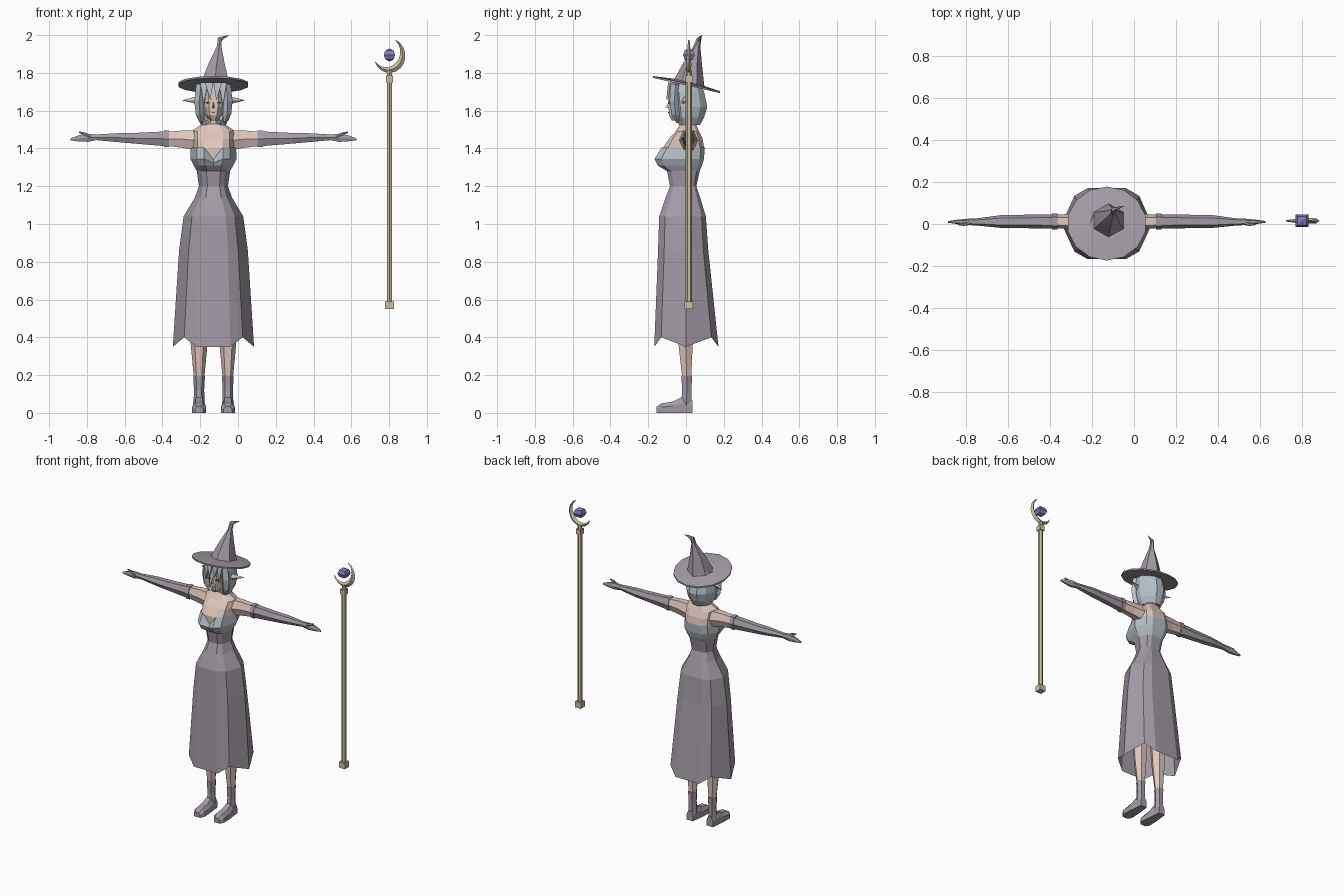
import bpy, bmesh, math
from mathutils import Vector, Matrix

if "Cube" in bpy.data.objects:
    bpy.data.objects.remove(bpy.data.objects["Cube"])

CX = -0.13  # body centre line


def mat(name, rgb):
    m = bpy.data.materials.new(name)
    m.diffuse_color = (*rgb, 1)
    m.use_nodes = True
    m.node_tree.nodes["Principled BSDF"].inputs["Base Color"].default_value = m.diffuse_color
    return m


CLOTH = mat("mauve_cloth", (0.37, 0.325, 0.38))
SKIN = mat("skin", (0.74, 0.57, 0.51))
HAIR = mat("silver_hair", (0.48, 0.54, 0.60))
BUST = mat("pale_cloth", (0.47, 0.52, 0.56))
WOOD = mat("pale_wood", (0.61, 0.52, 0.36))
ORB = mat("violet_gem", (0.24, 0.205, 0.52))
DARK = mat("dark_line", (0.08, 0.07, 0.09))


def finish(bm, name, m, dx=CX):
    bmesh.ops.translate(bm, verts=bm.verts, vec=(dx, 0, 0))
    bmesh.ops.recalc_face_normals(bm, faces=bm.faces)
    me = bpy.data.meshes.new(name)
    bm.to_mesh(me)
    bm.free()
    me.materials.append(m)
    ob = bpy.data.objects.new(name, me)
    bpy.context.collection.objects.link(ob)
    return ob


def loft(name, rings, m, caps=(True, True), closed=True, dx=CX):
    """Skin a list of equal-length point rings."""
    bm = bmesh.new()
    vs = [[bm.verts.new(p) for p in r] for r in rings]
    n = len(vs[0])
    for a, b in zip(vs, vs[1:]):
        for i in range(n if closed else n - 1):
            j = (i + 1) % n
            bm.faces.new((a[i], a[j], b[j], b[i]))
    if caps[0]:
        bm.faces.new(vs[0])
    if caps[1]:
        bm.faces.new(vs[-1])
    return finish(bm, name, m, dx)


# Body cross-section: front centre, front, front diagonal, side, then the back
HALF = [(0, -1), (.42, -1), (.72, -.78), (1, 0), (.72, .78), (.42, 1), (0, 1)]
SECT = HALF + [(-x, y) for x, y in HALF[5:0:-1]]


def body_ring(z, hw, yf, yb):
    return [Vector((x * hw, -y * yf if y < 0 else y * yb, z)) for x, y in SECT]


def oval(n, c, rx, ry, turn=0.5):
    return [Vector((c[0] + rx * math.cos(math.tau * (i + turn) / n),
                    c[1] + ry * math.sin(math.tau * (i + turn) / n), c[2])) for i in range(n)]


def limb_ring(x, zc, hz, yc, hy, n=6):
    return [Vector((x, yc + hy * math.cos(math.tau * i / n),
                    zc + hz * math.sin(math.tau * (i + .5) / n) * 1.0)) for i in range(n)] \
        if n != 6 else [Vector((x, yc + a * hy, zc + b * hz)) for a, b in
                        ((-1, 0), (-.55, 1), (.55, 1), (1, 0), (.55, -1), (-.55, -1))]


# Skirt with a pointed hem
skirt = [body_ring(*r) for r in ((1.28, .088, -.10, .072), (1.20, .077, -.085, .055),
                                 (1.14, .098, -.108, .075), (1.04, .158, -.142, .105),
                                 (.86, .182, -.148, .118), (.35, .215, -.168, .172))]
for p, (x, y) in zip(skirt[-1], SECT):
    if abs(y) == .78:
        p.z = .40
loft("skirt", skirt, CLOTH, (False, False))

# Bodice with a dipped neckline
bodice = [body_ring(*r) for r in ((1.28, .088, -.10, .072), (1.31, .105, -.15, .085),
                                  (1.345, .122, -.167, .095), (1.405, .120, -.128, .10))]
bodice[3][0].z, bodice[3][0].y = 1.345, -.118
bodice[2][0].z, bodice[2][0].y = 1.325, -.138
bodice[1][0].y = -.125
loft("bodice", bodice, BUST, (False, False))

# Chest, neck and head
loft("chest", [body_ring(*r) for r in ((1.30, .085, -.08, .065), (1.345, .112, -.122, .088),
                                       (1.40, .116, -.124, .096), (1.45, .118, -.092, .088),
                                       (1.49, .118, -.055, .07), (1.53, .058, -.03, .052))], SKIN)
loft("neck", [oval(8, (0, .012, 1.51), .04, .04), oval(8, (0, 0, 1.60), .035, .036)], SKIN)
loft("head", [body_ring(*r) for r in ((1.548, .022, -.075, -.0), (1.575, .044, -.09, .03),
                                      (1.62, .058, -.092, .05), (1.66, .062, -.088, .06),
                                      (1.74, .058, -.085, .06))], SKIN)
loft("nose", [[(-.009, -.088, 1.612), (.009, -.088, 1.612), (0, -.086, 1.655)],
              [(-.003, -.11, 1.617), (.003, -.11, 1.617), (0, -.107, 1.622)]], SKIN)


def plate(name, c, sx, sz, m):
    x, y, z = c
    loft(name, [[(x - sx, y + d, z), (x, y + d, z + sz), (x + sx, y + d, z), (x, y + d, z - sz)]
                for d in (0, .008)], m)


plate("mouth", (0, -.095, 1.59), .014, .003, DARK)

# Hair shell open at the face
hair = []
for z, hw, yb, front in ((1.755, .078, .075, .085), (1.70, .092, .10, .09), (1.62, .098, .117, .07),
                         (1.565, .088, .10, .06), (1.525, .066, .078, .045)):
    row = []
    for i in range(10):
        a = math.radians(-58 + 296 * i / 9)
        s = math.sin(a)
        row.append((hw * math.cos(a), s * (yb if s > 0 else front), z))
    hair.append(row)
loft("hair_back", hair, HAIR, (False, False), closed=False)
loft("hair_underside", [hair[-1], [(x * .45, y * .45 + .01, 1.555) for x, y, z in hair[-1]]],
     HAIR, (False, True), closed=False)


def strand(name, x0, x1, y, ztop, tip):
    """Wedge lock of hair ending in a point."""
    top = [(x0, y + .03, ztop), (x0, y, ztop), (x1, y, ztop), (x1, y + .03, ztop)]
    low = [(tip[0] + d * .002, tip[1] + e, tip[2]) for d, e in ((-1, .006), (-1, 0), (1, 0), (1, .006))]
    loft(name, [top, low], HAIR)


for s in (-1, 1):
    strand("fringe_inner", 0, s * .045, -.095, 1.75, (s * .016, -.104, 1.66))
    strand("fringe_outer", s * .028, s * .07, -.085, 1.75, (s * .05, -.096, 1.635))
    # Side locks framing the face
    loft("side_lock", [[(s * (x + dx), y + dy, z) for dx, dy in ((-w, .0), (0, -w), (w, 0), (0, w))]
                       for x, y, z, w in ((.066, -.055, 1.74, .026), (.076, -.062, 1.65, .025),
                                          (.072, -.055, 1.58, .022), (.062, -.045, 1.535, .006))], HAIR)
    # Eyes and brows
    plate("eye", (s * .027, -.0935, 1.642), .013, .005, DARK)
    # Pointed ears
    loft("ear", [[(s * .06, -.03, 1.65), (s * .07, -.02, 1.675), (s * .07, .01, 1.66), (s * .065, -.02, 1.62)],
                 [(s * .10, -.02, 1.65), (s * .10, -.008, 1.673), (s * .10, .004, 1.66), (s * .10, -.015, 1.638)],
                 [(s * .163, .018, 1.654), (s * .163, .02, 1.656), (s * .163, .022, 1.655), (s * .163, .02, 1.653)]],
         SKIN)
    # Arms: bare upper arm, cuff, long glove, thumb
    loft("upper_arm", [limb_ring(s * x, *r) for x, *r in ((.09, 1.442, .052, .012, .05),
                                                          (.16, 1.449, .046, .012, .038),
                                                          (.25, 1.451, .037, .012, .031))], SKIN)
    loft("cuff", [limb_ring(s * x, 1.451, .043, .012, .038) for x in (.234, .262)], CLOTH)
    loft("glove", [limb_ring(s * x, *r) for x, *r in
                   ((.255, 1.451, .039, .012, .033), (.42, 1.454, .028, .012, .032),
                    (.50, 1.457, .024, .012, .031), (.62, 1.459, .015, .010, .017),
                    (.665, 1.456, .021, .010, .015), (.71, 1.454, .017, .010, .011),
                    (.758, 1.448, .005, .010, .004))], CLOTH)
    loft("thumb", [limb_ring(s * x, *r) for x, *r in ((.645, 1.462, .01, .004, .008),
                                                      (.685, 1.478, .008, -.002, .007),
                                                      (.712, 1.486, .004, -.002, .003))], CLOTH)
    # Legs and boots
    lx = s * .076
    loft("leg", [oval(6, (lx, y, z), r, q, 0) for z, y, r, q in
                 ((.85, -.01, .07, .075), (.55, -.005, .054, .055), (.36, -.002, .044, .043),
                  (.18, .004, .027, .027))], SKIN)
    loft("boot_shaft", [oval(6, (lx, y, z), r, r * 1.05, 0) for z, y, r in
                        ((.195, .004, .031), (.12, .004, .027), (.04, .002, .03))], CLOTH)
    loft("boot_foot", [[(lx - w, y, 0), (lx - w, y, h * .6), (lx - w * .55, y, h),
                        (lx + w * .55, y, h), (lx + w, y, h * .6), (lx + w, y, 0)] for y, w, h in
                       ((.035, .024, .065), (-.025, .03, .082), (-.07, .035, .06),
                        (-.13, .037, .05), (-.155, .022, .034))], CLOTH)

# Tilted hat brim
SLOPE = -.225


def brim_ring(r, dz):
    return [Vector((p.x, p.y, 1.742 + SLOPE * p.y + dz)) for p in oval(14, (0, .002, 0), r, r * .935)]


loft("hat_brim", [brim_ring(.08, -.008), brim_ring(.189, -.008), brim_ring(.189, .002),
                  brim_ring(.08, .012)], CLOTH)

# Bent pointed crown
crown = []
for x, y, z, rx, ry, tilt in ((.008, .015, 1.742, .085, .083, SLOPE), (.017, .034, 1.85, .049, .05, 0),
                              (.03, .057, 1.94, .014, .019, 0), (.034, .068, 1.978, .012, .013, 0)):
    crown.append([Vector((p.x, p.y, z + tilt * p.y - (.9 * (p.x - x) if z > 1.95 else 0)))
                  for p in oval(6, (x, y, z), rx, ry)])
crown.append([Vector((.06, .078 + a, 1.987 + b)) for a, b in
              ((.003, -.003), (.005, .003), (.002, .009), (-.002, .009), (-.005, .003), (-.003, -.003))])
crown.append([Vector((.083, .086, 1.998)) + v for v in oval(6, (0, 0, 0), .001, .001)])
loft("hat_crown", crown, CLOTH, (False, True))

# Staff shaft with end caps
SX, SY = .802, .015


def post(name, z0, z1, r, n=6):
    loft(name, [oval(n, (0, SY, z), r, r) for z in (z0, z1)], WOOD, dx=SX)


post("staff_shaft", .57, 1.77, .0165)
post("staff_foot", .55, .59, .032, 4)
post("staff_collar", 1.75, 1.785, .026, 4)
post("staff_neck", 1.78, 1.815, .014)

# Crescent head
rings = []
for i in range(13):
    t = i / 12
    a = math.radians(198 + 230 * t)
    w = .003 + .033 * math.sin(math.pi * t)
    d = .003 + .010 * math.sin(math.pi * t)
    c, s = math.cos(a), math.sin(a)
    rings.append([((.083 - k * w) * c, SY + e * d, 1.888 + (.083 - k * w) * s * 1.08 + .004 * t)
                  for k, e in ((0, 0), (.5, 1), (1, 0), (.5, -1))])
loft("staff_crescent", rings, WOOD, dx=SX + .001)

# Faceted gem
bm = bmesh.new()
bmesh.ops.create_uvsphere(bm, u_segments=4, v_segments=4, radius=1,
                          matrix=Matrix.Translation((0, SY, 1.895)) @ Matrix.Diagonal((.043, .043, .034, 1))
                          @ Matrix.Rotation(math.pi / 4, 4, 'Z'))
finish(bm, "staff_gem", ORB, SX)
